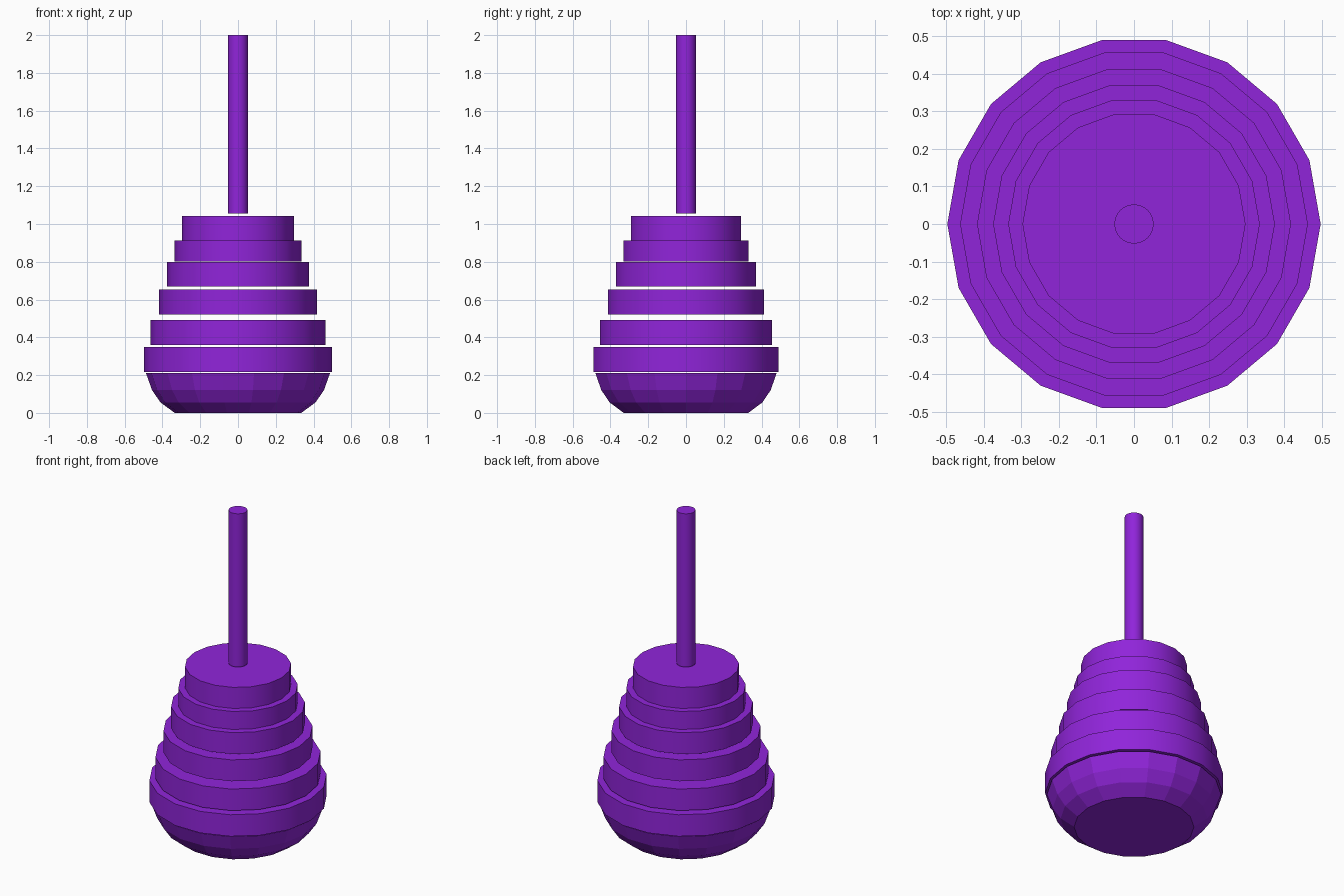
import bpy, bmesh, math

cube = bpy.data.objects.get("Cube")
if cube:
    bpy.data.objects.remove(cube, do_unlink=True)

PURPLE = (0.28, 0.018, 0.70, 1.0)
purple = bpy.data.materials.new("purple")
purple.use_nodes = True
purple.diffuse_color = PURPLE
purple.node_tree.nodes["Principled BSDF"].inputs["Base Color"].default_value = PURPLE


def turned(name, profile, sides, smooth=True):
    """Closed solid turned round z from (radius, height) pairs, bottom to top."""
    bm = bmesh.new()
    rings = []
    for r, z in profile:
        angles = [math.tau * i / sides for i in range(sides)]
        rings.append([bm.verts.new((r * math.cos(a), r * math.sin(a), z)) for a in angles])
    for low, high in zip(rings, rings[1:]):
        for i in range(sides):
            j = (i + 1) % sides
            bm.faces.new((low[i], low[j], high[j], high[i]))
    bm.faces.new(rings[0][::-1])
    bm.faces.new(rings[-1])
    mesh = bpy.data.meshes.new(name)
    bm.to_mesh(mesh)
    bm.free()
    mesh.materials.append(purple)
    obj = bpy.data.objects.new(name, mesh)
    bpy.context.collection.objects.link(obj)
    if smooth:
        bpy.ops.object.select_all(action='DESELECT')
        obj.select_set(True)
        bpy.context.view_layer.objects.active = obj
        bpy.ops.object.shade_smooth_by_angle(angle=math.radians(30))
    return obj


# Faceted rounded base
turned("base_bowl", [(0.335, 0), (0.41, 0.055), (0.455, 0.12), (0.487, 0.21)], 18, smooth=False)

# Stack of shrinking discs: radius, bottom, top
discs = [(0.497, 0.217, 0.35), (0.463, 0.36, 0.493), (0.418, 0.52, 0.652),
         (0.375, 0.668, 0.80), (0.335, 0.801, 0.912), (0.297, 0.913, 1.043)]
for n, (r, low, high) in enumerate(discs, 1):
    turned(f"disc_{n}", [(r, low), (r, high)], 18)

# Thin upright rod
turned("rod", [(0.052, 1.055), (0.052, 2.0)], 32)
